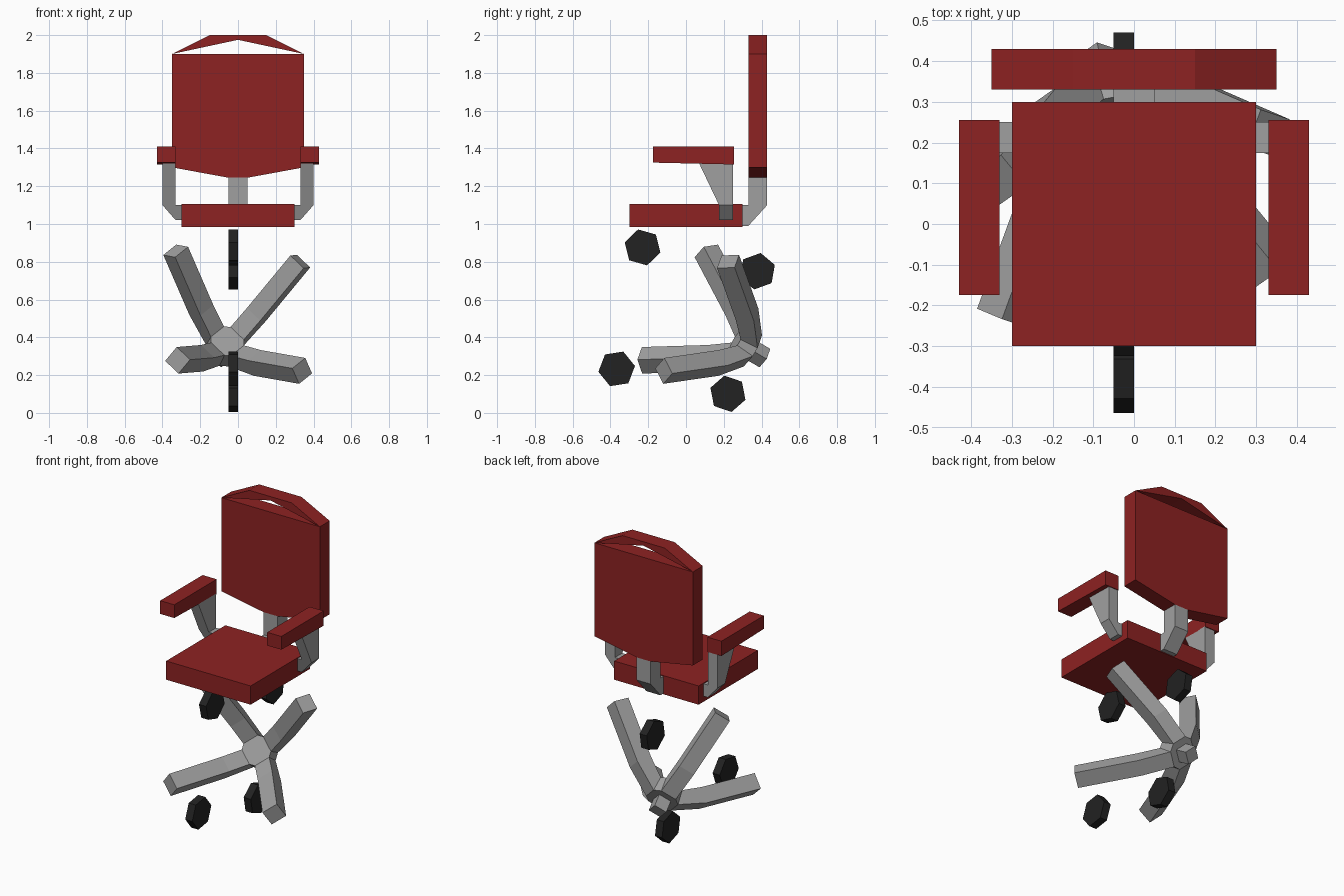
import bpy, bmesh, math
from mathutils import Vector

if "Cube" in bpy.data.objects:
    bpy.data.objects.remove(bpy.data.objects["Cube"], do_unlink=True)


def material(name, color):
    m = bpy.data.materials.new(name)
    m.use_nodes = True
    m.diffuse_color = (*color, 1)
    m.node_tree.nodes["Principled BSDF"].inputs["Base Color"].default_value = (*color, 1)
    return m


RED = material("dark red upholstery", (0.27, 0.016, 0.016))
GREY = material("grey metal", (0.35, 0.35, 0.35))
BLACK = material("black rubber", (0.016, 0.016, 0.016))


def finish(bm, name, mat):
    bmesh.ops.recalc_face_normals(bm, faces=bm.faces)
    mesh = bpy.data.meshes.new(name)
    bm.to_mesh(mesh)
    bm.free()
    mesh.materials.append(mat)
    ob = bpy.data.objects.new(name, mesh)
    bpy.context.collection.objects.link(ob)
    return ob


def prism(name, points, place, lo, hi, mat):
    """Extrude a 2D outline from lo to hi; place maps (u, v, depth) to a 3D point."""
    bm = bmesh.new()
    a = [bm.verts.new(place(u, v, lo)) for u, v in points]
    b = [bm.verts.new(place(u, v, hi)) for u, v in points]
    bm.faces.new(a)
    bm.faces.new(b)
    for i in range(len(a)):
        j = (i + 1) % len(a)
        bm.faces.new((a[i], a[j], b[j], b[i]))
    return finish(bm, name, mat)


def rect(u0, u1, v0, v1):
    return [(u0, v0), (u1, v0), (u1, v1), (u0, v1)]


def along_x(y, z, x):
    return Vector((x, y, z))


def along_y(x, z, y):
    return Vector((x, y, z))


# Seat, backrest and its open handle arch
prism("seat", rect(-0.3, 0.3, 0.985, 1.105), along_y, -0.3, 0.3, RED)
prism("backrest", [(-0.35, 1.9), (-0.35, 1.3), (-0.05, 1.245), (0.05, 1.245), (0.35, 1.3), (0.35, 1.9)],
      along_y, 0.33, 0.43, RED)
prism("backrest_handle", [(-0.35, 1.9), (-0.15, 2), (0.15, 2), (0.35, 1.9), (0, 1.975)],
      along_y, 0.33, 0.43, RED)
prism("backrest_support", [(0.33, 1.25), (0.43, 1.25), (0.43, 1.1), (0.33, 0.99), (0.3, 0.99),
                           (0.3, 1.1), (0.33, 1.1)], along_x, -0.05, 0.05, GREY)

# Armrests on flared brackets
for side, s in (("left", 1), ("right", -1)):
    prism(side + "_armrest", [(-0.175, 1.325), (0.255, 1.315), (0.255, 1.41), (-0.175, 1.41)],
          along_x, s * 0.33, s * 0.43, RED)
    outline = [(0.4, 1.32), (0.4, 1.1), (0.33, 1.02), (0.3, 1.02), (0.3, 1.1), (0.33, 1.1), (0.33, 1.32)]
    bracket = prism(side + "_arm_support", [(s * x, z) for x, z in outline], along_y, 0.175, 0.25, GREY)
    for v in bracket.data.vertices:
        if v.co.z > 1.3 and v.co.y < 0.2:
            v.co.y = 0.07

# Loose hexagonal wheels: y, z, turn
wheels = [(-0.23, 0.876, 104), (0.378, 0.75, 80), (-0.367, 0.233, 69), (0.222, 0.101, 101)]
for i, (y, z, turn) in enumerate(wheels):
    angles = [math.radians(turn + 60 * k) for k in range(6)]
    hexagon = [(y + 0.098 * math.cos(a), z + 0.098 * math.sin(a)) for a in angles]
    prism(f"wheel_{i + 1}", hexagon, along_x, -0.05, 0, BLACK)

# Tilted frame for the four-legged base
center = Vector((0.005, -0.005, 0.54))
axis = Vector((-0.19, 0.845, -0.5)).normalized()
e1 = Vector((-0.71, 0.26, 0.655))
e1 = (e1 - axis * e1.dot(axis)).normalized()
e2 = axis.cross(e1)


def tilted(u, v, t):
    return center + e1 * u + e2 * v + axis * t


# Base: octagonal hub with a bent square leg on every other side
stations = [((0.075, 0.32), (0.085, 0.42)), ((0.178, 0.232), (0.242, 0.308)), ((0.44, -0.035), (0.51, 0.035))]
bm = bmesh.new()
hub = []
for k in range(4):
    c, s = round(math.cos(k * math.pi / 2)), round(math.sin(k * math.pi / 2))
    rings = []
    for front, back in stations:
        corners = [(front, -0.05), (front, 0.05), (back, 0.05), (back, -0.05)]
        rings.append([bm.verts.new(tilted(c * r - s * w, s * r + c * w, t)) for (r, t), w in corners])
    for a, b in zip(rings, rings[1:]):
        for i in range(4):
            j = (i + 1) % 4
            bm.faces.new((a[i], a[j], b[j], b[i]))
    bm.faces.new(rings[-1])
    hub.append(rings[0])
bm.faces.new([v for ring in hub for v in ring[:2]])
bm.faces.new([v for ring in hub for v in (ring[3], ring[2])])
for k in range(4):
    a, b = hub[k], hub[(k + 1) % 4]
    bm.faces.new((a[1], b[0], b[3], a[2]))
finish(bm, "base_legs", GREY)
prism("base_stub", rect(-0.04, 0.04, -0.04, 0.04), tilted, 0.4, 0.5, GREY)
